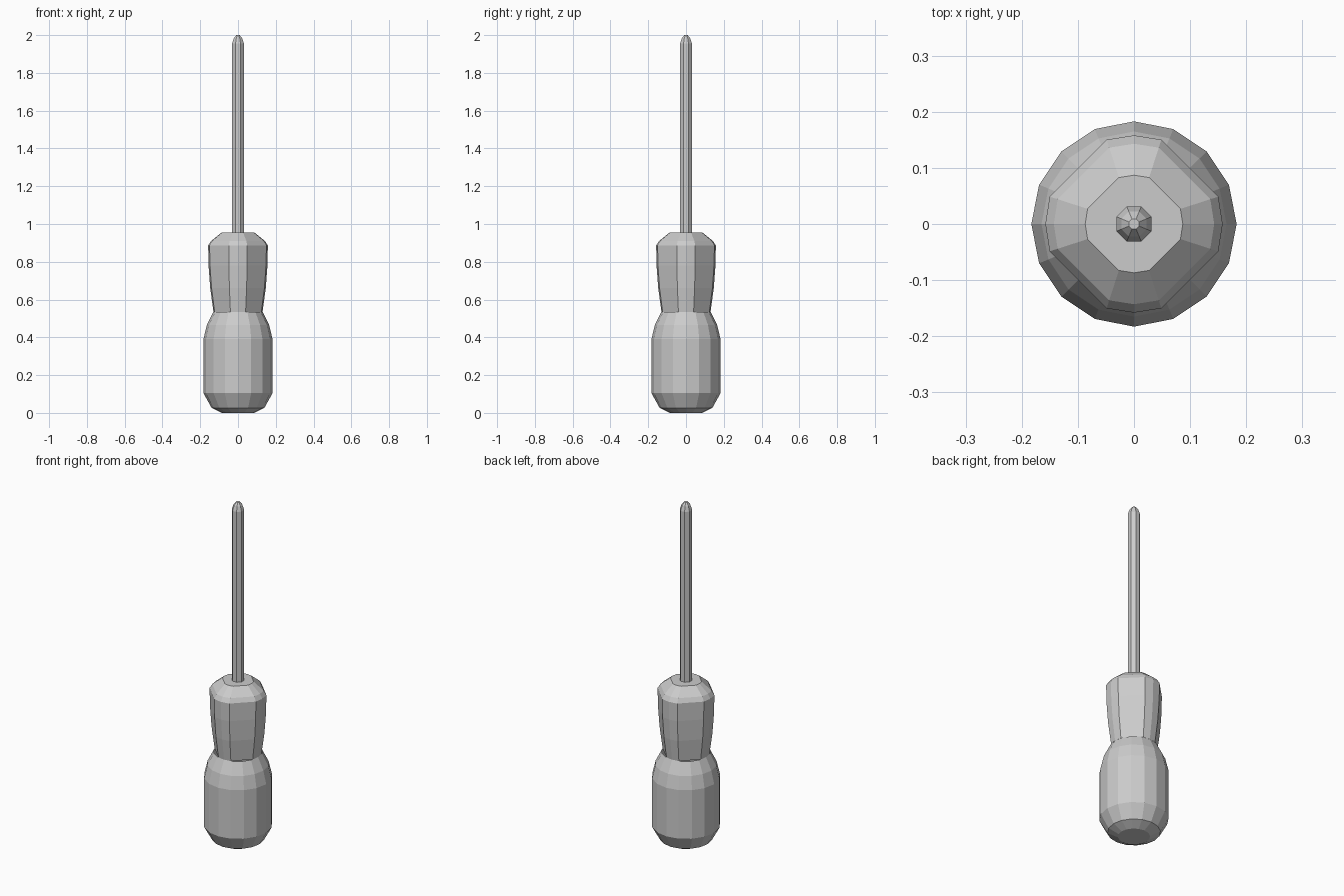
import bpy, bmesh
from math import radians, cos, sin

if "Cube" in bpy.data.objects:
    bpy.data.objects.remove(bpy.data.objects["Cube"])


def lathe(name, profile, angles, cap_bottom=True, cap_top=True):
    """Flat-faceted turned part: profile is (radius, z), angles in degrees."""
    bm = bmesh.new()
    rings = [[bm.verts.new((r * cos(radians(a)), r * sin(radians(a)), z)) for a in angles]
             for r, z in profile]
    n = len(angles)
    for low, high in zip(rings, rings[1:]):
        for i in range(n):
            j = (i + 1) % n
            bm.faces.new((low[i], low[j], high[j], high[i]))
    if cap_bottom:
        bm.faces.new(rings[0][::-1])
    if cap_top:
        bm.faces.new(rings[-1])
    mesh = bpy.data.meshes.new(name)
    bm.to_mesh(mesh)
    bm.free()
    obj = bpy.data.objects.new(name, mesh)
    bpy.context.collection.objects.link(obj)
    return obj


# rounded lower grip
round_sides = [22.5 * i for i in range(16)]
lathe("lower_grip",
      [(0.085, 0.0), (0.14, 0.027), (0.183, 0.105), (0.183, 0.39),
       (0.165, 0.465), (0.13, 0.535)], round_sides, cap_top=False)

# upper grip with four broad diagonal flats
diamond_sides = [90 * k + a for k in range(4) for a in (-18, 0, 18)]
lathe("upper_grip",
      [(0.13, 0.535), (0.147, 0.66), (0.156, 0.78), (0.158, 0.885),
       (0.143, 0.91), (0.087, 0.955)], diamond_sides, cap_bottom=False)

# octagonal shaft with tapered driver tip
oct_sides = [22.5 + 45 * i for i in range(8)]
lathe("shaft",
      [(0.034, 0.95), (0.034, 1.955), (0.024, 1.983), (0.01, 2.0)], oct_sides)
